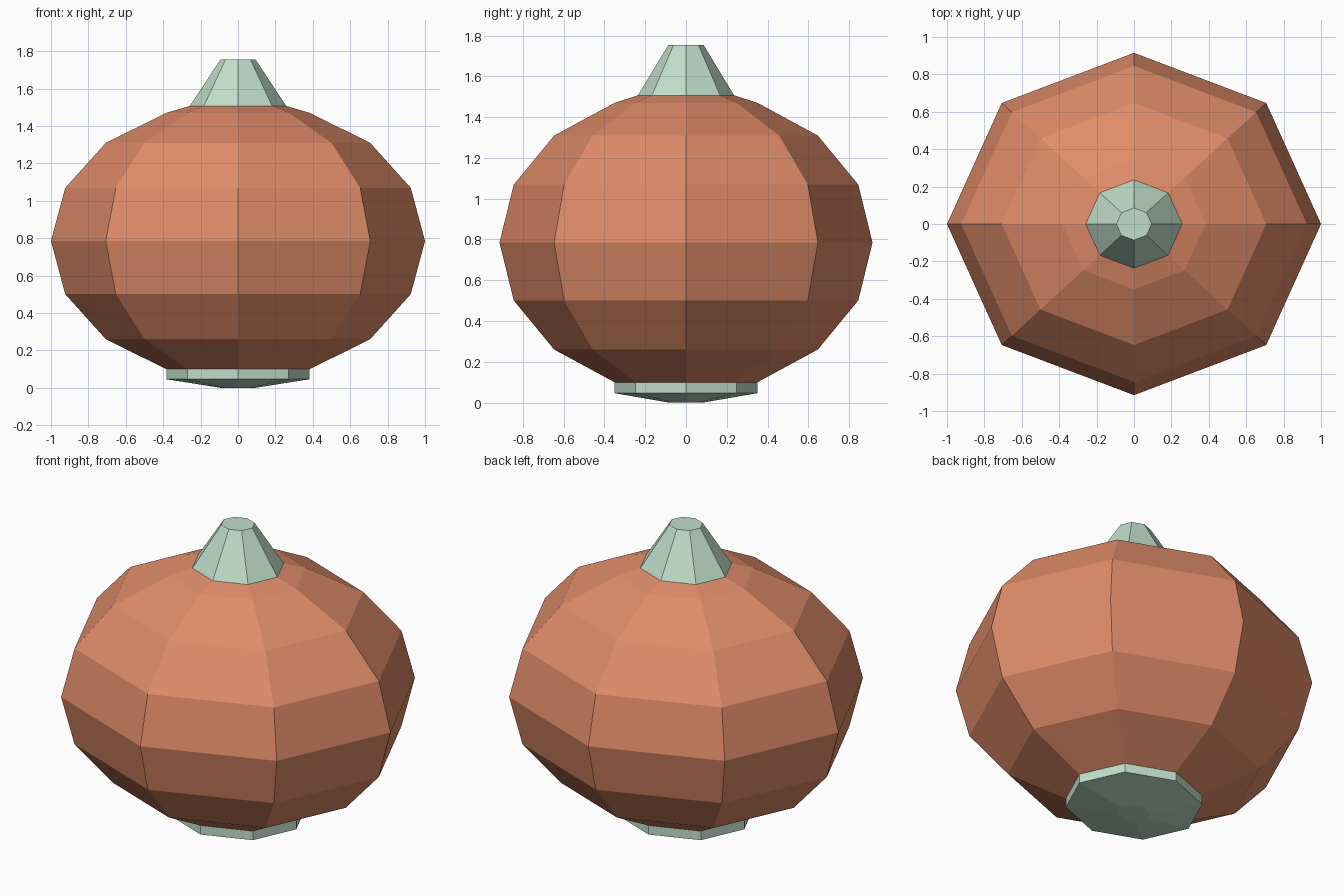
import bpy, bmesh, math

if "Cube" in bpy.data.objects:
    bpy.data.objects.remove(bpy.data.objects["Cube"])

SIDES = 8
Y_SCALE = 0.915


def material(name, colour):
    m = bpy.data.materials.new(name)
    m.diffuse_color = colour
    m.use_nodes = True
    m.node_tree.nodes["Principled BSDF"].inputs["Base Color"].default_value = m.diffuse_color
    return m


def lathe(name, profile, mat, cap_bottom=False, cap_top=False):
    """Flat-faced eight-sided turning of (radius, z) points, listed bottom to top."""
    bm = bmesh.new()
    rings = []
    for r, z in profile:
        angles = [2 * math.pi * i / SIDES for i in range(SIDES)]
        rings.append([bm.verts.new((r * math.cos(a), r * math.sin(a) * Y_SCALE, z))
                      for a in angles])
    for low, high in zip(rings, rings[1:]):
        for i in range(SIDES):
            j = (i + 1) % SIDES
            bm.faces.new((low[i], low[j], high[j], high[i]))
    if cap_bottom:
        bm.faces.new(rings[0][::-1])
    if cap_top:
        bm.faces.new(rings[-1])
    mesh = bpy.data.meshes.new(name)
    bm.to_mesh(mesh)
    bm.free()
    mesh.materials.append(mat)
    obj = bpy.data.objects.new(name, mesh)
    bpy.context.collection.objects.link(obj)
    return obj


orange = material("orange_skin", (0.74, 0.26, 0.14, 1))
green = material("pale_green", (0.53, 0.73, 0.60, 1))

# Body: squashed sphere rings, narrowing to the foot of the stem
CENTRE, HALF_HEIGHT = 0.785, 0.742
body = []
for step in range(-3, 4):
    a = math.radians(22.5 * step)
    body.append((math.cos(a), CENTRE + HALF_HEIGHT * math.sin(a)))
lathe("body", body + [(0.258, 1.507)], orange)

# Stem: tapered and capped
lathe("stem", [(0.258, 1.507), (0.094, 1.755)], green, cap_top=True)

# Base: short band with a shallow tapered underside
lathe("base", [(0.092, 0.0), (body[0][0], 0.046), body[0]], green, cap_bottom=True)
